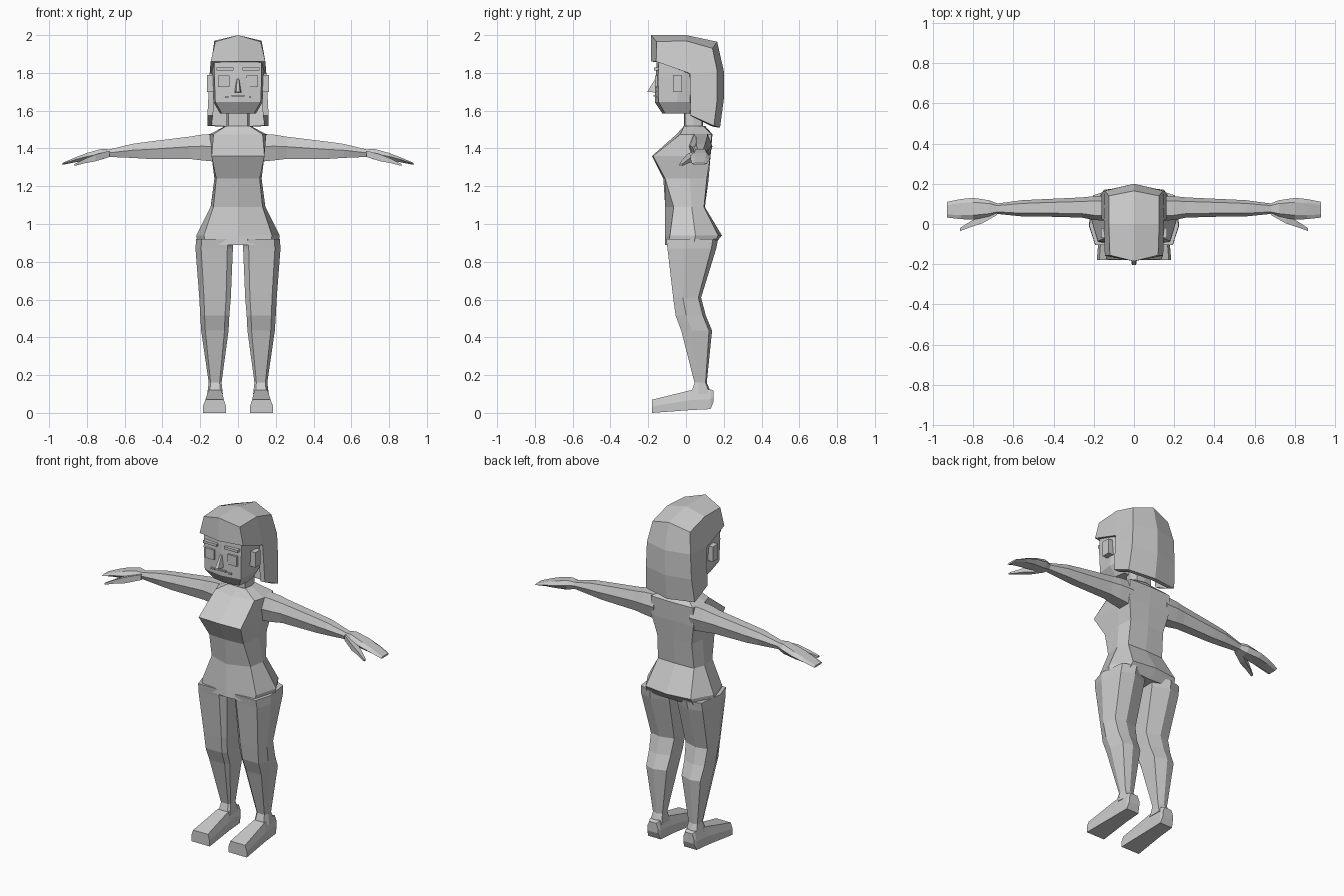
import bpy, bmesh

skin = bpy.data.materials.new("plain_grey")
skin.diffuse_color = (0.6, 0.6, 0.6, 1)


def finish(name, bm, mirror=False):
    me = bpy.data.meshes.new(name)
    bm.to_mesh(me)
    bm.free()
    me.materials.append(skin)
    ob = bpy.data.objects.new(name, me)
    bpy.context.collection.objects.link(ob)
    if mirror:
        ob.modifiers.new("mirror", 'MIRROR').use_mirror_merge = False
    return ob


def loft(name, rings, mirror=False):
    """Skin a list of equal-length closed rings and cap both ends."""
    bm = bmesh.new()
    vs = [[bm.verts.new(p) for p in r] for r in rings]
    n = len(vs[0])
    for a, b in zip(vs, vs[1:]):
        for i in range(n):
            j = (i + 1) % n
            bm.faces.new((a[i], a[j], b[j], b[i]))
    bm.faces.new(vs[0])
    bm.faces.new(vs[-1])
    bmesh.ops.recalc_face_normals(bm, faces=bm.faces)
    return finish(name, bm, mirror)


def sym(z, cf, fc, s, bc, cb):
    """Symmetric ring: centre front, front corner, side, back corner, centre back."""
    mid = [fc, s, bc]
    return ([(0, cf, z)] + [(x, y, z) for x, y in mid] + [(0, cb, z)]
            + [(-x, y, z) for x, y in reversed(mid)])


def block(name, x, y, z, mirror=False):
    loft(name, [[(a, y[0], z[0]), (a, y[1], z[0]), (a, y[1], z[1]), (a, y[0], z[1])]
                for a in x], mirror)


# torso from crotch to neck base
loft("torso", [
    sym(0.89, -0.11, (0.17, -0.095), (0.215, 0.04), (0.16, 0.15), 0.14),
    sym(0.94, -0.11, (0.18, -0.085), (0.22, 0.05), (0.15, 0.17), 0.19),
    sym(1.09, -0.11, (0.13, -0.065), (0.145, 0.03), (0.12, 0.095), 0.10),
    sym(1.24, -0.12, (0.115, -0.11), (0.125, 0.02), (0.115, 0.11), 0.12),
    sym(1.36, -0.18, (0.14, -0.175), (0.14, 0.03), (0.14, 0.13), 0.13),
    sym(1.475, -0.05, (0.13, -0.03), (0.15, 0.03), (0.14, 0.135), 0.14),
    sym(1.52, -0.01, (0.06, -0.01), (0.065, 0.04), (0.06, 0.09), 0.10)])

# neck
loft("neck", [sym(z, -0.01, (0.05, -0.005), (0.06, 0.04), (0.05, 0.085), 0.09)
              for z in (1.50, 1.64)])

# head with chamfered jaw
loft("head", [
    sym(1.585, -0.125, (0.085, -0.11), (0.095, -0.04), (0.085, 0.02), 0.02),
    sym(1.645, -0.165, (0.12, -0.145), (0.13, -0.05), (0.12, 0.03), 0.04),
    sym(1.78, -0.16, (0.125, -0.148), (0.138, -0.02), (0.11, 0.12), 0.14),
    sym(1.87, -0.155, (0.125, -0.143), (0.138, 0.0), (0.11, 0.12), 0.14),
    sym(1.94, -0.13, (0.09, -0.12), (0.10, 0.0), (0.08, 0.09), 0.10)])

# face details
loft("nose", [[(-0.02, -0.15, 1.695), (0.02, -0.15, 1.695), (0.01, -0.205, 1.70),
               (-0.01, -0.205, 1.70)],
              [(-0.008, -0.15, 1.77), (0.008, -0.15, 1.77), (0.005, -0.165, 1.765),
               (-0.005, -0.165, 1.765)]])
block("eye", (0.045, 0.105), (-0.164, -0.14), (1.725, 1.785), True)
block("eyebrow", (0.025, 0.115), (-0.17, -0.14), (1.813, 1.828), True)
block("upper_lip", (0.0, 0.035), (-0.172, -0.15), (1.674, 1.682), True)
block("lip_corner", (0.035, 0.068), (-0.164, -0.14), (1.666, 1.674), True)
block("ear", (0.12, 0.165), (-0.07, -0.02), (1.70, 1.79), True)

# bobbed hair: a thick shell of centre ridge, side edge and side panel
centre = [(-0.185, 1.86), (-0.185, 2.0), (0, 2.0), (0.165, 1.965),
          (0.2, 1.81), (0.2, 1.66), (0.18, 1.51)]
edge = [(0.145, -0.158, 1.86), (0.12, -0.155, 1.965), (0.125, 0, 1.97),
        (0.125, 0.14, 1.93), (0.145, 0.165, 1.81), (0.152, 0.165, 1.66),
        (0.162, 0.148, 1.52)]
temple, tip = (0.15, 0.02, 1.797), (0.162, 0.025, 1.575)
faces = [[(0, *centre[i]), edge[i], edge[i + 1], (0, *centre[i + 1])] for i in range(6)]
faces += [[edge[0], temple, edge[2], edge[1]], [temple, edge[4], edge[3], edge[2]],
          [temple, edge[5], edge[4]], [temple, tip, edge[6], edge[5]]]
bm = bmesh.new()
for f in faces:
    bm.faces.new([bm.verts.new(p) for p in f])
    bm.faces.new([bm.verts.new((-x, y, z)) for x, y, z in reversed(f)])
bmesh.ops.remove_doubles(bm, verts=bm.verts, dist=0.0005)
bm.normal_update()
solid = finish("hair", bm).modifiers.new("thickness", 'SOLIDIFY')
solid.thickness, solid.offset = 0.03, -1

# legs: height, inner x, outer x, front y, back y
legs = [(0.92, 0.022, 0.222, -0.105, 0.17), (0.87, 0.027, 0.225, -0.098, 0.16),
        (0.61, 0.038, 0.205, -0.068, 0.08), (0.515, 0.046, 0.20, -0.055, 0.105),
        (0.435, 0.05, 0.195, -0.025, 0.138), (0.16, 0.087, 0.155, 0.045, 0.11),
        (0.10, 0.08, 0.163, 0.025, 0.135)]
rings = []
for z, xi, xo, yf, yb in legs:
    w, d = xo - xi, yb - yf
    rings.append([(xi, yf + d * 0.12, z), (xi + w * 0.15, yf, z), (xo - w * 0.15, yf, z),
                  (xo, yf + d * 0.35, z), (xo - w * 0.1, yb - d * 0.1, z),
                  (xi + w * 0.5, yb, z), (xi, yb - d * 0.15, z)])
loft("leg", rings, True)

# feet: y, inner x, outer x, sole z, top z
feet = [(-0.18, 0.063, 0.185, 0, 0.07), (0.025, 0.075, 0.168, 0.015, 0.12),
        (0.13, 0.078, 0.162, 0.02, 0.125), (0.146, 0.085, 0.155, 0.06, 0.118)]
loft("foot", [[(a, y, lo), (b, y, lo), (b, y, lo + (hi - lo) * 0.5),
               (b - 0.012, y, hi), (a + 0.012, y, hi), (a, y, lo + (hi - lo) * 0.5)]
              for y, a, b, lo, hi in feet], True)

# arms and flat hands: x, front y, back y, bottom z, top z
arms = [(0.12, 0.015, 0.14, 1.33, 1.478), (0.20, 0.02, 0.138, 1.338, 1.472),
        (0.26, 0.032, 0.132, 1.345, 1.462), (0.48, 0.038, 0.122, 1.345, 1.435),
        (0.56, 0.038, 0.118, 1.35, 1.424), (0.68, 0.05, 0.102, 1.355, 1.395),
        (0.72, 0.035, 0.118, 1.342, 1.398), (0.80, 0.022, 0.13, 1.335, 1.376),
        (0.86, 0.024, 0.124, 1.327, 1.353), (0.93, 0.032, 0.11, 1.313, 1.323)]
rings = []
for x, yf, yb, lo, hi in arms:
    c, m = (yb - yf) * 0.2, lo + (hi - lo) * 0.55
    rings.append([(x, yf + c, lo), (x, yb - c, lo), (x, yb, m),
                  (x, yb - c, hi), (x, yf + c, hi), (x, yf, m)])
loft("arm", rings, True)

# thumbs
thumb = [(0.68, 0.045, 0.09, 1.355, 1.388), (0.755, 0.003, 0.045, 1.332, 1.368),
         (0.81, -0.015, 0.015, 1.322, 1.345), (0.865, -0.035, -0.02, 1.308, 1.318)]
loft("thumb", [[(x, a, lo), (x, b, lo), (x, b, hi), (x, a, hi)]
               for x, a, b, lo, hi in thumb], True)
